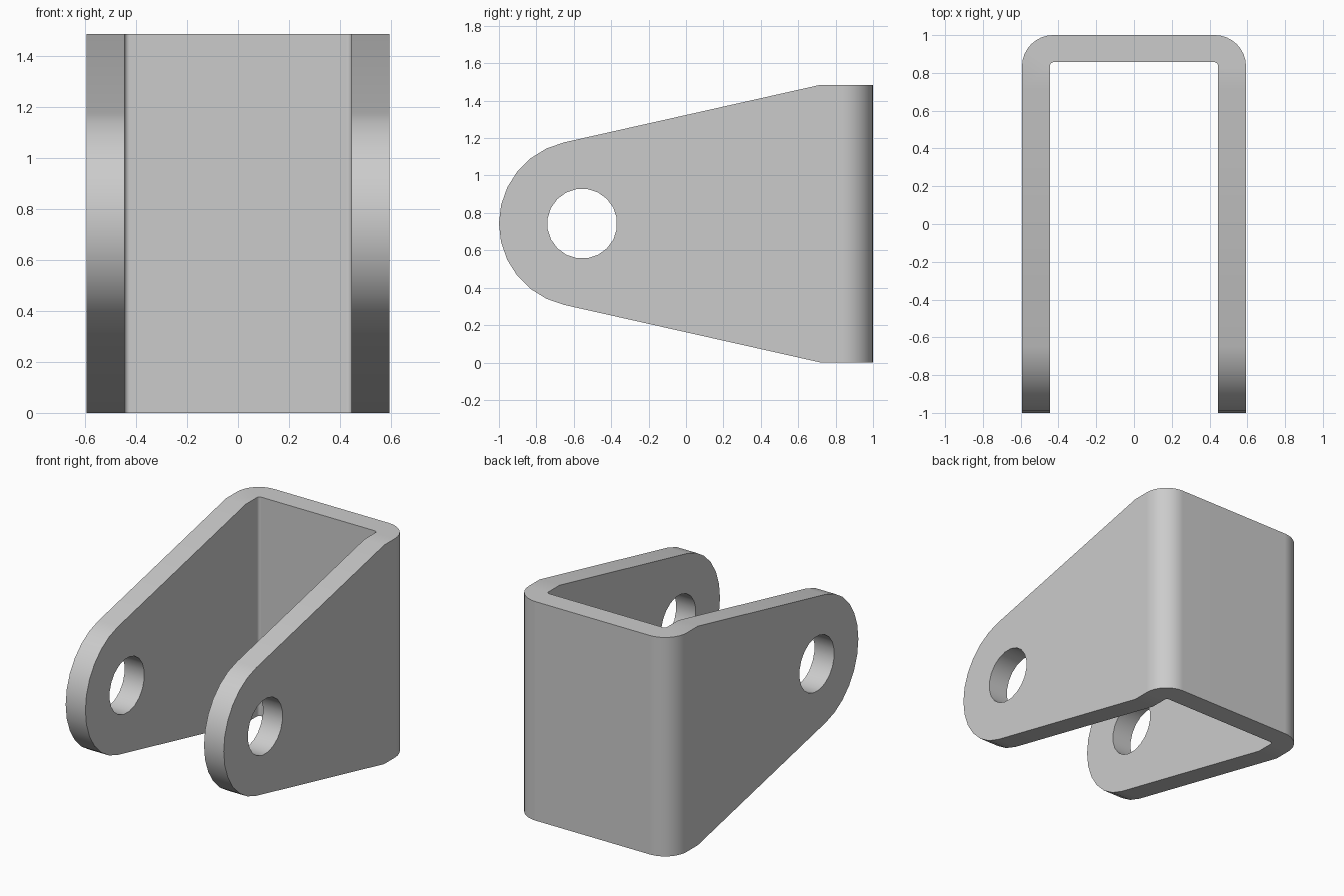
import bpy, bmesh
from math import radians, sin, cos
from mathutils import Vector

cube = bpy.data.objects.get("Cube")
if cube:
    bpy.data.objects.remove(cube, do_unlink=True)

W, T, H = 0.593, 0.148, 1.485          # half width, plate thickness, height
R_OUT, R_IN = 0.165, 0.02              # bend radii
PIN_Y, PIN_Z = -0.555, H / 2           # pin hole centre
LUG_R, HOLE_R, SLOPE = 0.445, 0.187, 12.6

steel = bpy.data.materials.new("grey steel")
steel.use_nodes = True
GREY = (0.6, 0.6, 0.6, 1)
steel.diffuse_color = GREY
steel.node_tree.nodes["Principled BSDF"].inputs["Base Color"].default_value = GREY


def arc(cx, cy, r, start, end, steps):
    angles = [radians(start + (end - start) * i / steps) for i in range(steps + 1)]
    return [(cx + r * cos(a), cy + r * sin(a)) for a in angles]


def prism(name, outline, to_3d, depth):
    """Extrude a flat outline along the given depth vector."""
    bm = bmesh.new()
    face = bm.faces.new([bm.verts.new(to_3d(a, b)) for a, b in outline])
    ext = bmesh.ops.extrude_face_region(bm, geom=[face])
    moved = [v for v in ext["geom"] if isinstance(v, bmesh.types.BMVert)]
    bmesh.ops.translate(bm, verts=moved, vec=Vector(depth))
    bmesh.ops.recalc_face_normals(bm, faces=bm.faces)
    mesh = bpy.data.meshes.new(name)
    bm.to_mesh(mesh)
    bm.free()
    mesh.materials.append(steel)
    ob = bpy.data.objects.new(name, mesh)
    bpy.context.collection.objects.link(ob)
    return ob


def cut(target, tool, operation):
    mod = target.modifiers.new(operation.title(), "BOOLEAN")
    mod.operation, mod.object, mod.solver = operation, tool, "EXACT"
    bpy.ops.object.modifier_apply(modifier=mod.name)
    bpy.data.objects.remove(tool, do_unlink=True)


# Bent U-shaped plate, seen in plan
half = [(W, -1.2)] + arc(W - R_OUT, 1 - R_OUT, R_OUT, 0, 90, 8)
inner = [(W - T, -1.2)] + arc(W - T - R_IN, 1 - T - R_IN + 0.005, R_IN, 0, 90, 4)
mirror = lambda pts: [(-x, y) for x, y in reversed(pts)]
plan = half + mirror(half) + [(-x, y) for x, y in inner] + inner[::-1]
bracket = prism("clevis_bracket", plan, lambda x, y: (x, y, -0.2), (0, 0, H + 0.4))

# Tapered side outline with a rounded lug
side = arc(PIN_Y, PIN_Z, LUG_R, 90 + SLOPE, 270 - SLOPE, 12)
side += [(0.72, 0), (1.2, 0), (1.2, H), (0.72, H)]
side_tool = prism("side_outline", side, lambda y, z: (-1, y, z), (2, 0, 0))

# Pin hole through both arms
hole = arc(PIN_Y, PIN_Z, HOLE_R, 9, 351, 19)
hole_tool = prism("pin_hole", hole, lambda y, z: (-1, y, z), (2, 0, 0))

bpy.ops.object.select_all(action="DESELECT")
bpy.context.view_layer.objects.active = bracket
bracket.select_set(True)
cut(bracket, side_tool, "INTERSECT")
cut(bracket, hole_tool, "DIFFERENCE")

# Smooth bends, crisp plate edges, flat large faces
bpy.ops.object.shade_smooth_by_angle(angle=radians(30))
weighted = bracket.modifiers.new("Weighted normals", "WEIGHTED_NORMAL")
weighted.keep_sharp = True
